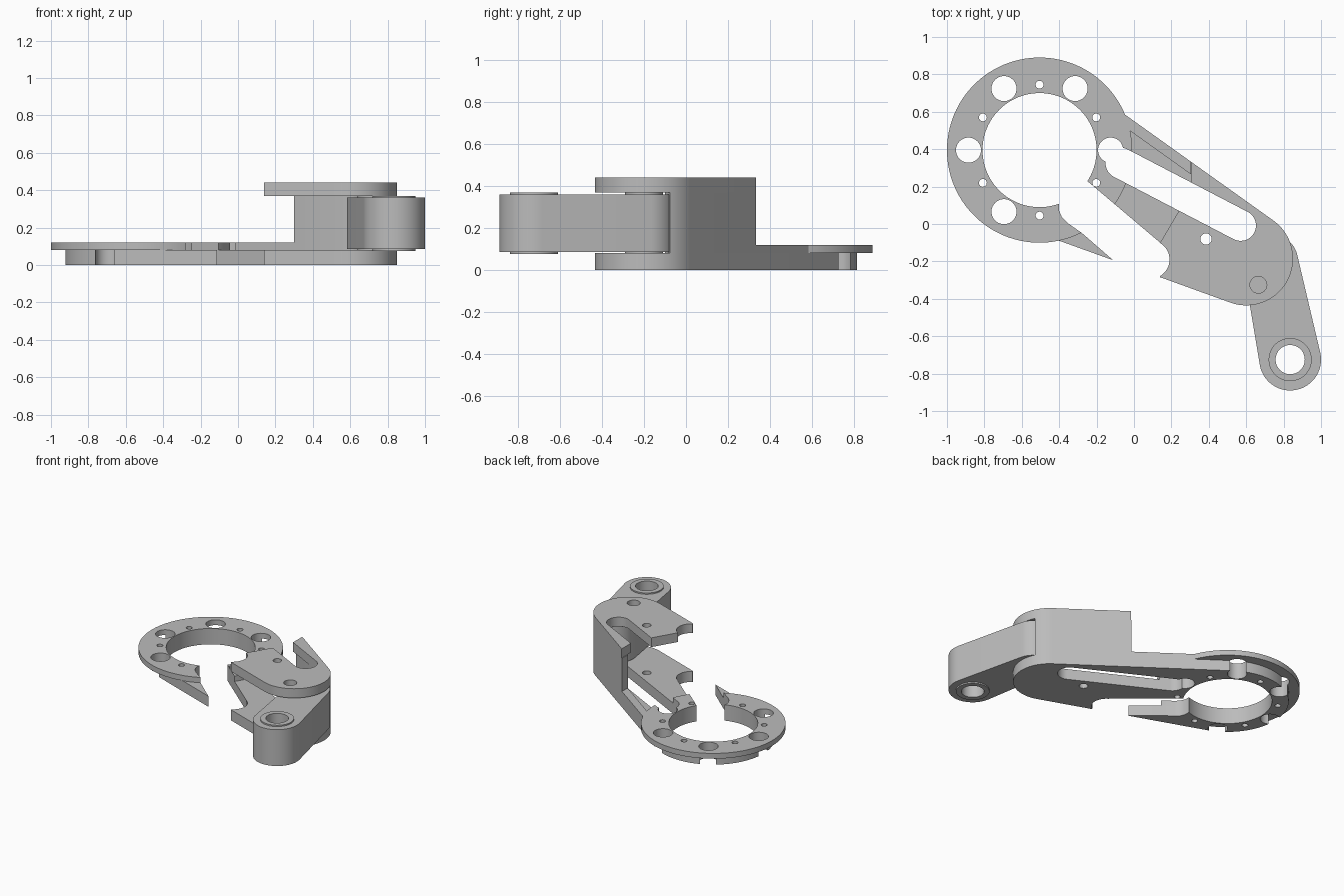
import bpy, bmesh, math
from mathutils import Vector

cube = bpy.data.objects.get("Cube")
if cube:
    bpy.data.objects.remove(cube, do_unlink=True)

grey = bpy.data.materials.new("plain grey")
grey.use_nodes = True
grey.diffuse_color = (0.5, 0.5, 0.5, 1)
grey.node_tree.nodes["Principled BSDF"].inputs["Base Color"].default_value = (0.5, 0.5, 0.5, 1)


def arc(c, r, a0, a1, n=48):
    """Points on an arc, angles in radians."""
    return [(c[0] + r * math.cos(a0 + (a1 - a0) * i / n),
             c[1] + r * math.sin(a0 + (a1 - a0) * i / n)) for i in range(n + 1)]


def circle(c, r, n=64):
    return arc(c, r, 0, math.tau, n)[:-1]


def capsule(c1, r1, c2, r2):
    """Outline around two circles joined by their outer tangents."""
    d = Vector(c2) - Vector(c1)
    t = math.atan2(d.y, d.x)
    a = math.acos((r1 - r2) / d.length)
    return arc(c1, r1, t + a, t + math.tau - a) + arc(c2, r2, t - a, t + a)


def prism(name, outline, z0, z1):
    """Extrude an outline straight up."""
    bm = bmesh.new()
    face = bm.faces.new([bm.verts.new((x, y, z0)) for x, y in outline])
    top = bmesh.ops.extrude_face_region(bm, geom=[face])["geom"]
    bmesh.ops.translate(bm, vec=(0, 0, z1 - z0),
                        verts=[v for v in top if isinstance(v, bmesh.types.BMVert)])
    bmesh.ops.recalc_face_normals(bm, faces=bm.faces)
    mesh = bpy.data.meshes.new(name)
    bm.to_mesh(mesh)
    bm.free()
    mesh.materials.append(grey)
    obj = bpy.data.objects.new(name, mesh)
    bpy.context.collection.objects.link(obj)
    return obj


def part(name, outline, z0, z1, cuts=()):
    """Extruded part with through cuts, smooth on the curved walls."""
    obj = prism(name, outline, z0, z1)
    cutters = []
    for cut in cuts:
        cutter = prism("cutter", cut, -0.5, 1)
        cutter.hide_render = True
        mod = obj.modifiers.new("cut", 'BOOLEAN')
        mod.operation, mod.solver, mod.object = 'DIFFERENCE', 'EXACT', cutter
        cutters.append(cutter)
    bpy.context.view_layer.update()
    evaluated = obj.evaluated_get(bpy.context.evaluated_depsgraph_get())
    mesh = bpy.data.meshes.new_from_object(evaluated)
    obj.modifiers.clear()
    obj.data = mesh
    for cutter in cutters:
        bpy.data.objects.remove(cutter, do_unlink=True)
    bpy.ops.object.select_all(action='DESELECT')
    obj.select_set(True)
    bpy.context.view_layer.objects.active = obj
    bpy.ops.object.shade_smooth_by_angle(angle=math.radians(30))
    return obj


# Main centres and outlines
ring_c, end_c = (-0.505, 0.395), (0.6, -0.185)
body_r, end_r, wall_t = 0.42, 0.25, 0.055
body = capsule(ring_c, body_r, end_c, end_r)
slot = capsule((-0.07, 0.325), 0.082, (0.57, -0.008), 0.082)
notch = circle((0.088, -0.19), 0.102)
small_hole = circle((0.385, -0.08), 0.03, 32)


def polar(r, deg):
    a = math.radians(deg)
    return ring_c[0] + r * math.cos(a), ring_c[1] + r * math.sin(a)


# Ring cuts: centre opening, bolt holes, and the open gap towards the notch
gap = [(-0.45, 0.3), (-0.4, 0.11), (-0.4, 0.07), (-0.385, 0.035), (-0.355, 0.005),
       (-0.28, -0.047), (-0.11, -0.195), (-0.05, -0.5), (0.14, -0.5), (0.14, -0.1),
       (-0.25, 0.23), (-0.3, 0.33)]
ring_cuts = [circle(ring_c, 0.305, 96), gap, slot]
ring_cuts += [circle(polar(0.38, a), 0.067, 40) for a in (0, 60, 120, 180, 240)]
ring_cuts += [circle(polar(0.35, a), 0.021, 24) for a in range(30, 360, 60)]

part("base_plate", body, 0, 0.08, ring_cuts + [notch, small_hole])
part("ring_flange", circle(ring_c, 0.495, 128), 0.08, 0.12, ring_cuts)

# Upper plate over the hinge end
plate_end = [(0.305, 1.2), (0.305, 0.18), (0.24, 0.07), (0.14, -0.1),
             (0.14, -0.7), (-1.2, -0.7), (-1.2, 1.2)]
part("upper_plate", body, 0.37, 0.44,
     [plate_end, slot, notch, small_hole, circle((0.665, -0.325), 0.045, 32)])

# Side wall and low rib along the straight outer edge
axis = Vector(end_c) - Vector(ring_c)
edge_a = math.atan2(axis.y, axis.x) + math.acos((body_r - end_r) / axis.length)
normal = Vector((math.cos(edge_a), math.sin(edge_a)))
back = Vector((-normal.y, normal.x))


def edge_point(length, inset):
    return tuple(Vector(end_c) + normal * (end_r - inset) + back * length)


stop_a = math.radians(26)
wall = [edge_point(0.544, 0)] + arc(end_c, end_r, edge_a, stop_a, 16)
wall += arc(end_c, end_r - wall_t, stop_a, edge_a, 16) + [edge_point(0.51, wall_t)]
part("side_wall", wall, 0.08, 0.37, [slot])
rib = [edge_point(0.98, 0), edge_point(0.53, 0), edge_point(0.5, wall_t), edge_point(0.98, wall_t)]
part("low_rib", rib, 0.08, 0.12, [slot])

# Swinging link with raised bosses at both ends
hinge, tip = (0.73, -0.2), (0.835, -0.725)
bore = circle(tip, 0.078)
part("link", capsule(hinge, 0.147, tip, 0.165), 0.085, 0.36, [bore])
part("tip_boss", circle(tip, 0.115), 0.075, 0.37, [bore])
part("hinge_boss", circle(hinge, 0.09), 0.08, 0.37)
